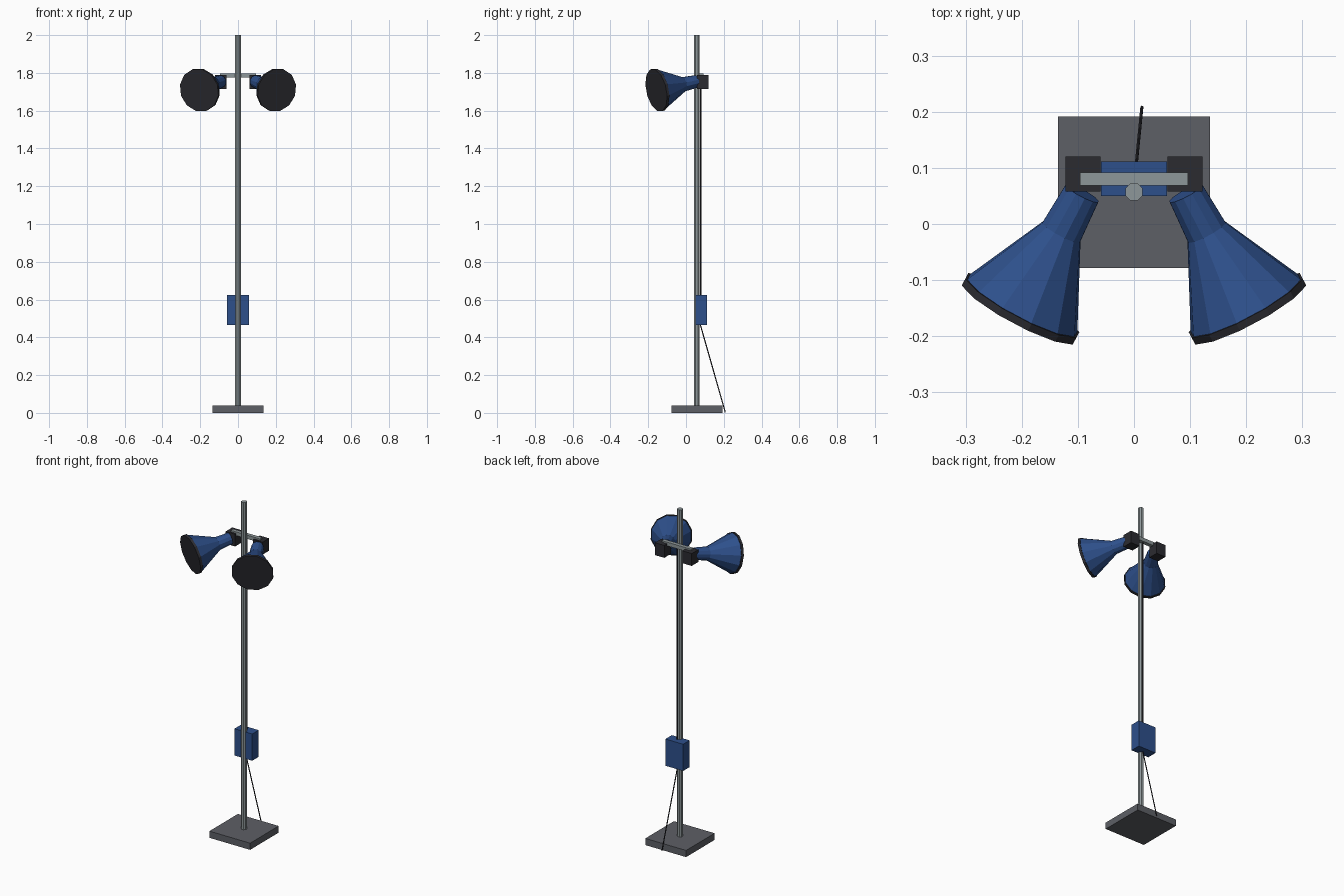
import bpy, bmesh, math
from mathutils import Vector

if "Cube" in bpy.data.objects:
    bpy.data.objects.remove(bpy.data.objects["Cube"])


def material(name, rgb):
    m = bpy.data.materials.new(name)
    m.diffuse_color = (*rgb, 1.0)
    m.use_nodes = True
    m.node_tree.nodes["Principled BSDF"].inputs["Base Color"].default_value = m.diffuse_color
    return m


BLUE = material("blue paint", (0.027, 0.080, 0.260))
BLACK = material("black plastic", (0.024, 0.024, 0.030))
BASE = material("dark grey base", (0.110, 0.115, 0.132))
STEEL = material("steel", (0.27, 0.31, 0.32))


def finish(name, bm, mats):
    bmesh.ops.recalc_face_normals(bm, faces=bm.faces)
    me = bpy.data.meshes.new(name)
    bm.to_mesh(me)
    bm.free()
    for m in mats:
        me.materials.append(m)
    ob = bpy.data.objects.new(name, me)
    bpy.context.collection.objects.link(ob)
    return ob


def box(name, lo, hi, mat):
    bm = bmesh.new()
    bmesh.ops.create_cube(bm, size=1)
    for v in bm.verts:
        v.co = [(a + b) / 2 + c * (b - a) for a, b, c in zip(lo, hi, v.co)]
    return finish(name, bm, [mat])


def lathe(name, start, axis, profile, sides, mats, dark_from=None):
    """Rings of (distance, radius) along an axis, flat sides facing up and sideways."""
    axis = Vector(axis).normalized()
    ref = Vector((0, 0, 1)) if abs(axis.z) < 0.9 else Vector((0, 1, 0))
    u = axis.cross(ref).normalized()
    w = u.cross(axis)
    bm = bmesh.new()
    rings = []
    for d, r in profile:
        ring = []
        for i in range(sides):
            a = math.tau * (i + 0.5) / sides
            ring.append(bm.verts.new(Vector(start) + axis * d + (u * math.cos(a) + w * math.sin(a)) * r))
        rings.append(ring)
    bm.faces.new(rings[0])
    for k in range(len(rings) - 1):
        for i in range(sides):
            j = (i + 1) % sides
            f = bm.faces.new((rings[k][i], rings[k][j], rings[k + 1][j], rings[k + 1][i]))
            f.material_index = int(dark_from is not None and k >= dark_from)
    cap = bm.faces.new(rings[-1])
    cap.material_index = int(dark_from is not None)
    return finish(name, bm, mats)


def rod(name, a, b, r, sides, mat):
    d = Vector(b) - Vector(a)
    return lathe(name, a, d, [(0, r), (d.length, r)], sides, [mat])


# Stand
box("base_plate", (-0.135, -0.078, 0), (0.135, 0.192, 0.04), BASE)
rod("pole", (0, 0.057, 0.03), (0, 0.057, 2.0), 0.0165, 8, STEEL)
box("control_box", (-0.059, 0.05, 0.465), (0.059, 0.111, 0.625), BLUE)
box("cross_bar", (-0.096, 0.069, 1.775), (0.096, 0.092, 1.797), STEEL)

# Cables
rod("upper_cable", (0.002, 0.078, 0.62), (0.002, 0.078, 1.78), 0.004, 6, BLACK)
rod("lower_cable", (0.001, 0.075, 0.47), (0.014, 0.208, 0.003), 0.003, 6, BLACK)

# Two lamp heads, mirrored about the pole
tilt = math.radians(11)
for s, side in ((-1, "left"), (1, "right")):
    xs = sorted((s * 0.06, s * 0.122))
    box(side + "_joint_block", (xs[0], 0.058, 1.714), (xs[1], 0.12, 1.788), BLACK)
    axis = (s * 0.47 * math.cos(tilt), -0.883 * math.cos(tilt), -math.sin(tilt))
    lathe(side + "_lamp_head", (s * 0.0925, 0.055, 1.755), axis,
          [(0, 0.034), (0.080, 0.039), (0.231, 0.112), (0.231, 0.116), (0.245, 0.116)],
          12, [BLUE, BLACK], dark_from=2)
